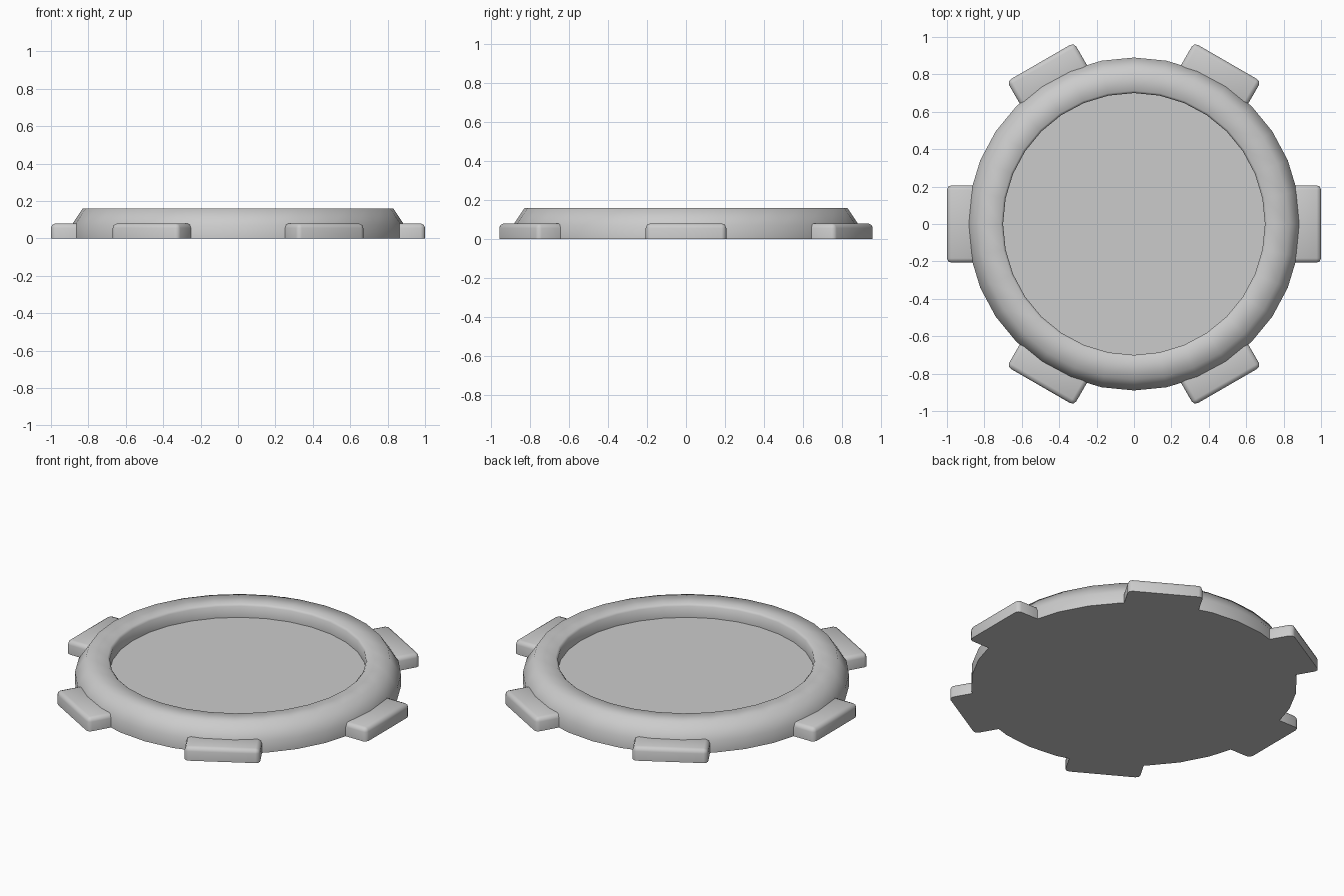
import bpy, bmesh, math
from mathutils import Matrix

if "Cube" in bpy.data.objects:
    bpy.data.objects.remove(bpy.data.objects["Cube"])

SIDES = 32


def finish(bm, name, angle):
    bmesh.ops.recalc_face_normals(bm, faces=bm.faces[:])
    mesh = bpy.data.meshes.new(name)
    bm.to_mesh(mesh)
    bm.free()
    ob = bpy.data.objects.new(name, mesh)
    bpy.context.collection.objects.link(ob)
    bpy.ops.object.select_all(action='DESELECT')
    ob.select_set(True)
    bpy.context.view_layer.objects.active = ob
    bpy.ops.object.shade_smooth_by_angle(angle=math.radians(angle))
    return ob


# Round dish: rim profile (radius, height) from the base edge to the recessed floor
profile = [(0.89, 0), (0.89, 0.07), (0.83, 0.16), (0.712, 0.16),
           (0.70, 0.148), (0.70, 0.08)]
bm = bmesh.new()
rings = []
for r, z in profile:
    rings.append([bm.verts.new((r * math.cos(2 * math.pi * i / SIDES),
                                r * math.sin(2 * math.pi * i / SIDES), z))
                  for i in range(SIDES)])
for a, b in zip(rings, rings[1:]):
    for i in range(SIDES):
        j = (i + 1) % SIDES
        bm.faces.new((a[i], a[j], b[j], b[i]))
bm.faces.new(rings[0])    # underside
bm.faces.new(rings[-1])   # recessed floor
finish(bm, "dish", 60)

# Six rounded lugs around the rim
for k in range(6):
    bm = bmesh.new()
    bmesh.ops.create_cube(bm, size=1)
    bmesh.ops.scale(bm, vec=(0.20, 0.414, 0.08), verts=bm.verts)
    bmesh.ops.translate(bm, vec=(0.90, 0, 0.04), verts=bm.verts)
    # soften every edge except those lying on the ground
    edges = [e for e in bm.edges if max(v.co.z for v in e.verts) > 0.01]
    bmesh.ops.bevel(bm, geom=edges, offset=0.024, segments=2,
                    profile=0.5, affect='EDGES')
    bmesh.ops.rotate(bm, cent=(0, 0, 0), verts=bm.verts,
                     matrix=Matrix.Rotation(k * math.pi / 3, 3, 'Z'))
    finish(bm, f"lug_{k + 1}", 50)
